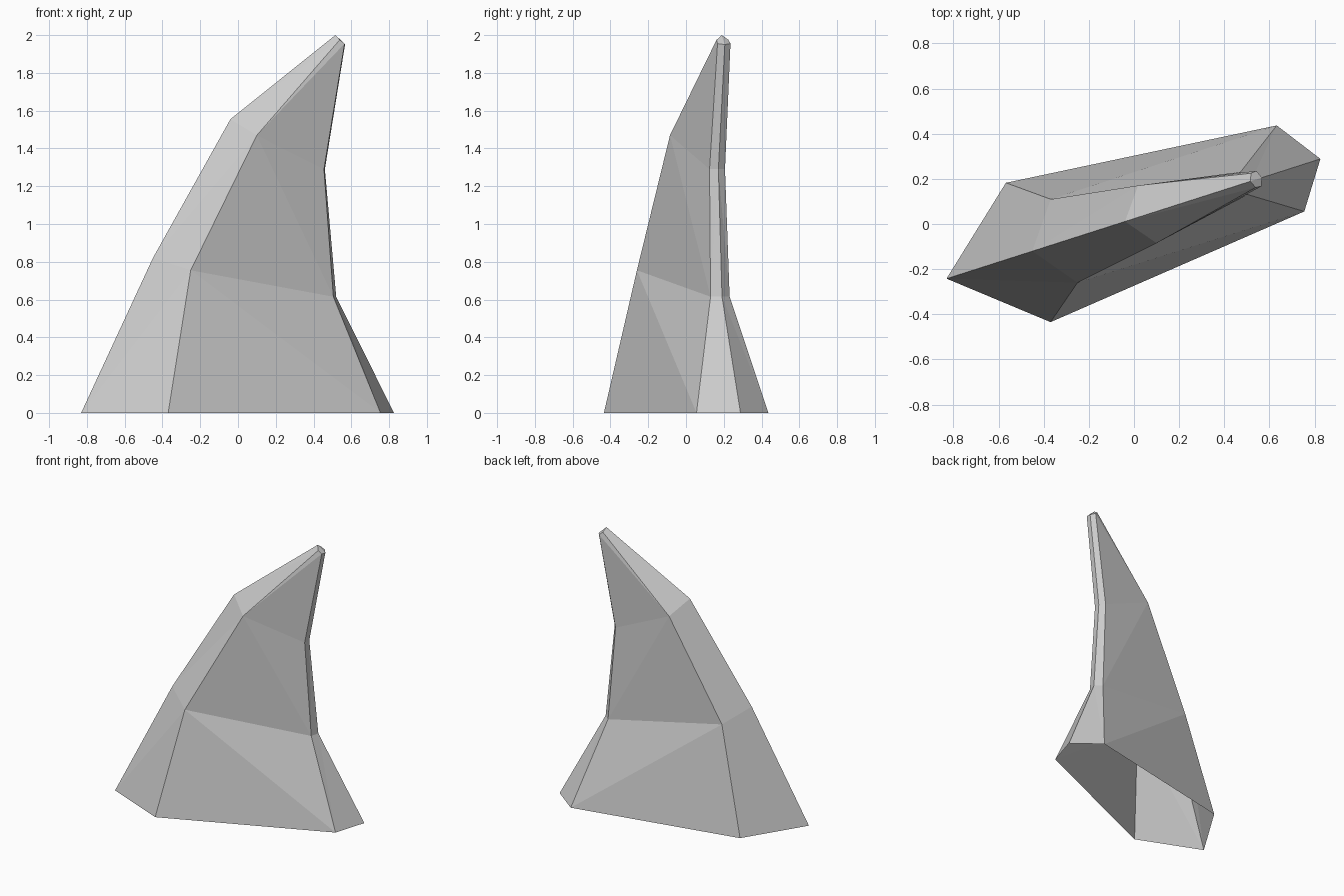
import bpy, bmesh

cube = bpy.data.objects.get("Cube")
if cube:
    bpy.data.objects.remove(cube, do_unlink=True)

stone = bpy.data.materials.new("light grey")
stone.use_nodes = True
grey = (0.6, 0.6, 0.6, 1)
stone.diffuse_color = grey
stone.node_tree.nodes["Principled BSDF"].inputs["Base Color"].default_value = grey

# Half rings from base to tip: outer ridge, broad shoulder, inner shoulder, inner ridge
# Each point is (along the horn, half width, height)
rings = [
    [(-0.872, 0, 0), (-0.492, 0.324, 0), (0.728, 0.2, 0), (0.867, 0, 0)],
    [(-0.473, 0, 0.82), (-0.325, 0.194, 0.755), (0.513, 0.053, 0.615), (0.546, 0, 0.615)],
    [(-0.042, 0, 1.555), (0.062, 0.134, 1.47), (0.464, 0.043, 1.29), (0.483, 0, 1.29)],
    [(0.541, 0, 2.0), (0.555, 0.033, 1.975), (0.581, 0.036, 1.955), (0.595, 0, 1.95)],
]

bm = bmesh.new()
grid = [[bm.verts.new((u, -w, z)) for u, w, z in ring] for ring in rings]

# Side faces, split so the creases follow the faceted flanks
for level, (low, high) in enumerate(zip(grid, grid[1:])):
    for i in range(3):
        a, b, c, d = low[i], low[i + 1], high[i + 1], high[i]
        if i == 1 and level < 2:
            bm.faces.new((a, b, d))
            bm.faces.new((b, c, d))
        else:
            bm.faces.new((a, b, c))
            bm.faces.new((a, c, d))

# Blunt tip; the base stays open
bm.faces.new(grid[-1])

mesh = bpy.data.meshes.new("horn")
bm.to_mesh(mesh)
bm.free()
mesh.materials.append(stone)

# Mirror across the ridge plane and turn the horn into place
horn = bpy.data.objects.new("horn", mesh)
bpy.context.collection.objects.link(horn)
horn.location.y = 0.024
horn.rotation_euler.z = 0.31
mirror = horn.modifiers.new("Mirror", "MIRROR")
mirror.use_axis = (False, True, False)
mirror.use_clip = True
